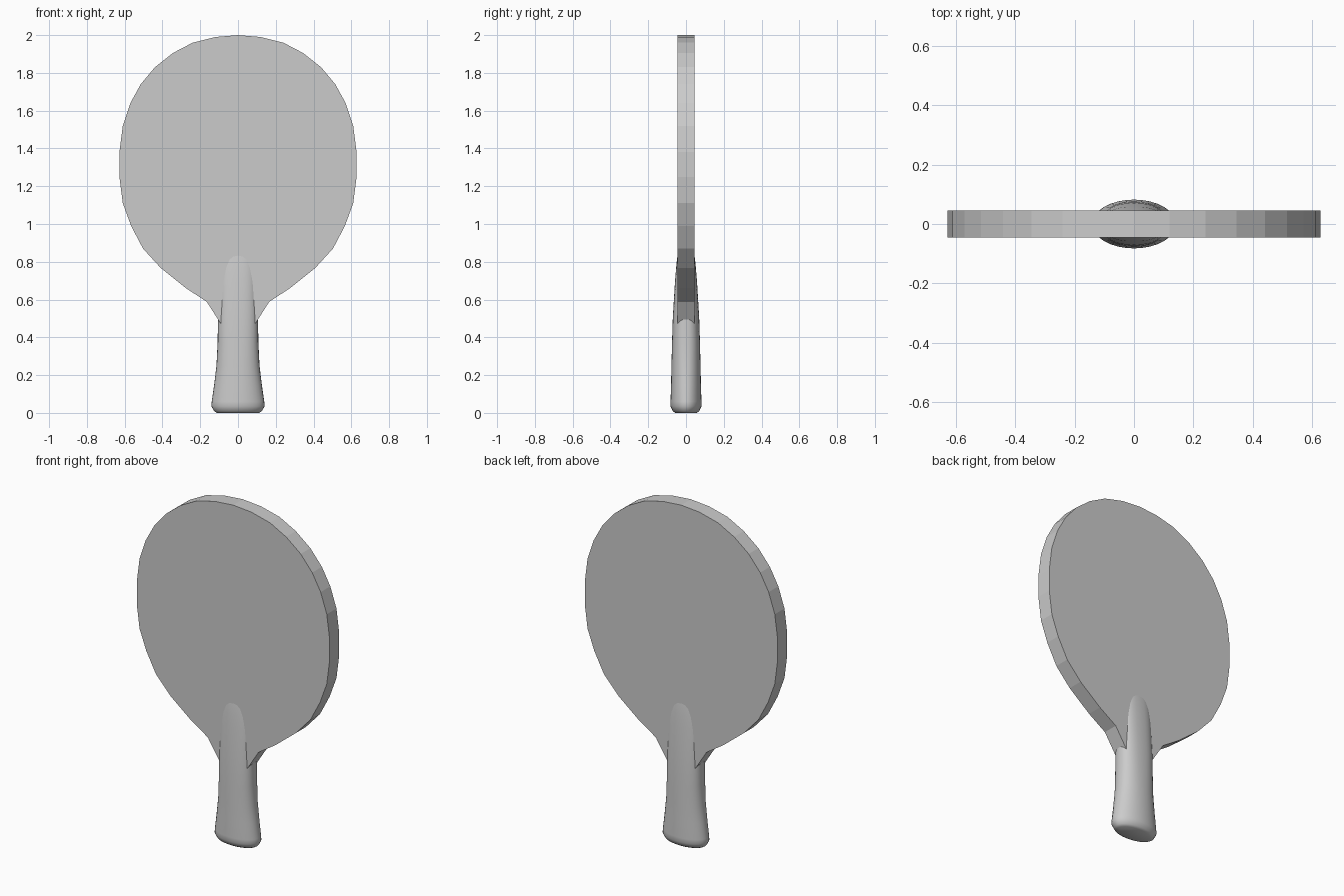
import bpy, bmesh, math

if "Cube" in bpy.data.objects:
    bpy.data.objects.remove(bpy.data.objects["Cube"])


def finish(name, bm):
    bmesh.ops.recalc_face_normals(bm, faces=bm.faces)
    mesh = bpy.data.meshes.new(name)
    bm.to_mesh(mesh)
    bm.free()
    obj = bpy.data.objects.new(name, mesh)
    bpy.context.collection.objects.link(obj)
    return obj


# Blade: mirrored half outline (x, z), extruded through its thickness
half = [(0.12, 1.99), (0.24, 1.96), (0.345, 1.905), (0.44, 1.83), (0.515, 1.74),
        (0.57, 1.64), (0.61, 1.52), (0.628, 1.38), (0.628, 1.25), (0.61, 1.11),
        (0.566, 0.99), (0.503, 0.87), (0.41, 0.768), (0.275, 0.66),
        (0.165, 0.588), (0.088, 0.467)]
outline = [(0, 2.0)] + half + [(-x, z) for x, z in reversed(half)]
T = 0.045
bm = bmesh.new()
face = bm.faces.new([bm.verts.new((x, -T, z)) for x, z in outline])
ext = bmesh.ops.extrude_face_region(bm, geom=[face])
bmesh.ops.translate(bm, vec=(0, 2 * T, 0),
                    verts=[v for v in ext["geom"] if isinstance(v, bmesh.types.BMVert)])
finish("blade", bm)

# Handle: lofted rounded sections (z, half width, half depth, squareness)
sections = [(0.0, 0.112, 0.056, 2.0), (0.009, 0.126, 0.07, 2.0), (0.035, 0.141, 0.082, 2.0),
            (0.06, 0.139, 0.082, 2.0), (0.15, 0.126, 0.079, 2.1), (0.25, 0.114, 0.077, 2.2),
            (0.37, 0.108, 0.074, 2.4), (0.5, 0.106, 0.070, 2.5), (0.6, 0.104, 0.064, 2.5),
            (0.7, 0.103, 0.058, 2.5), (0.77, 0.1, 0.052, 2.5), (0.81, 0.097, 0.048, 2.5),
            (0.84, 0.094, 0.044, 2.5)]
N = 32
bm = bmesh.new()
rings = []
for z, rx, ry, n in sections:
    ring = []
    for i in range(N):
        c, s = math.cos(math.tau * i / N), math.sin(math.tau * i / N)
        ring.append(bm.verts.new((rx * math.copysign(abs(c) ** (2 / n), c),
                                  ry * math.copysign(abs(s) ** (2 / n), s), z)))
    rings.append(ring)
for a, b in zip(rings, rings[1:]):
    for i in range(N):
        j = (i + 1) % N
        bm.faces.new((a[i], a[j], b[j], b[i]))
bm.faces.new(rings[0][::-1])
bm.faces.new(rings[-1])
handle = finish("handle", bm)
bpy.context.view_layer.objects.active = handle
handle.select_set(True)
bpy.ops.object.shade_smooth_by_angle(angle=math.radians(50))
